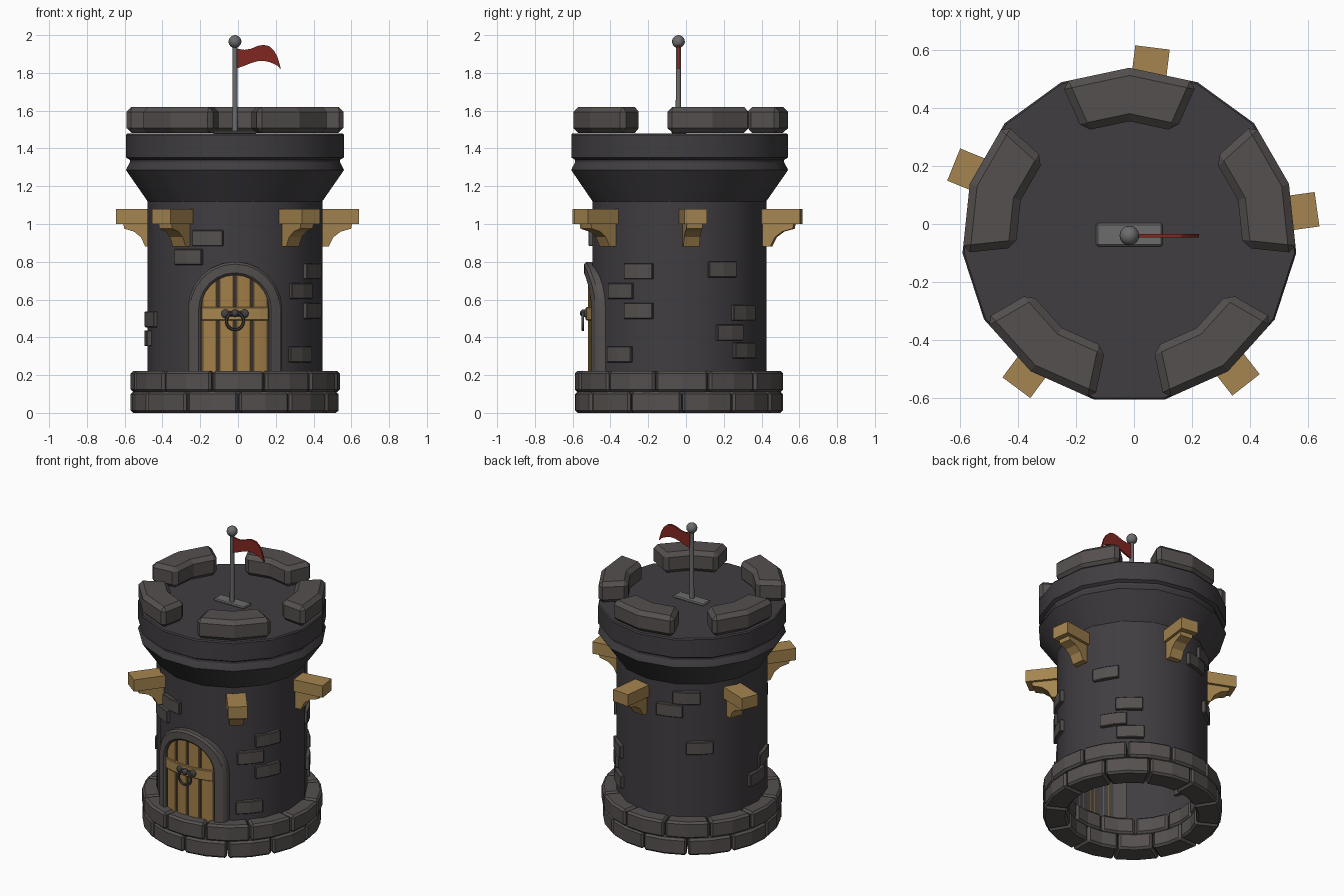
import bpy, bmesh, random
from math import sin, cos, pi, radians, sqrt
from mathutils import Matrix, Vector

if "Cube" in bpy.data.objects:
    bpy.data.objects.remove(bpy.data.objects["Cube"])

random.seed(4)
CX, CY = -0.016, -0.04   # tower axis


def mat(name, rgb):
    m = bpy.data.materials.new(name)
    m.diffuse_color = (*rgb, 1)
    m.use_nodes = True
    m.node_tree.nodes["Principled BSDF"].inputs["Base Color"].default_value = m.diffuse_color
    return m


DARK = mat("dark_stone", (0.052, 0.047, 0.052))
STONE = mat("stone", (0.09, 0.08, 0.077))
WOOD = mat("wood", (0.36, 0.21, 0.065))
BEAM = mat("light_wood", (0.38, 0.235, 0.08))
IRON = mat("iron", (0.06, 0.055, 0.055))
STEEL = mat("steel", (0.15, 0.15, 0.15))
RED = mat("red_cloth", (0.22, 0.02, 0.015))


def finish(bm, name, material, bevel=0, smooth=0):
    bmesh.ops.recalc_face_normals(bm, faces=bm.faces)
    me = bpy.data.meshes.new(name)
    bm.to_mesh(me)
    bm.free()
    ob = bpy.data.objects.new(name, me)
    bpy.context.collection.objects.link(ob)
    ob.location = (CX, CY, 0)
    me.materials.append(material)
    if bevel:
        b = ob.modifiers.new("bevel", "BEVEL")
        b.width, b.segments, b.limit_method, b.angle_limit = bevel, 1, "ANGLE", radians(40)
    if smooth:
        bpy.ops.object.select_all(action="DESELECT")
        ob.select_set(True)
        bpy.context.view_layer.objects.active = ob
        bpy.ops.object.shade_smooth_by_angle(angle=radians(smooth))
    return ob


def polar(az, r, z):
    """Azimuth in degrees, 0 = front, growing toward +x."""
    return (r * sin(radians(az)), -r * cos(radians(az)), z)


def loft(bm, sections, closed=False, caps=True):
    rows = [[bm.verts.new(p) for p in s] for s in sections]
    n = len(rows[0])
    for i in range(len(rows) - (not closed)):
        a, b = rows[i], rows[(i + 1) % len(rows)]
        for j in range(n):
            k = (j + 1) % n
            bm.faces.new((a[j], a[k], b[k], b[j]))
    if caps and not closed:
        bm.faces.new(rows[0])
        bm.faces.new(rows[-1])


def arc_block(name, az, half, r0, r1, z0, z1, material, segs=2, bevel=0.0):
    bm = bmesh.new()
    secs = []
    for i in range(segs + 1):
        a = az - half + 2 * half * i / segs
        secs.append([polar(a, r, z) for r, z in ((r0, z0), (r1, z0), (r1, z1), (r0, z1))])
    loft(bm, secs)
    return finish(bm, name, material, bevel)


def wrap(x, r, z):
    return (x, -sqrt(r * r - x * x), z)


# Tower wall with flared cap: 15-sided hollow shell
profile = [(0.465, 0.02), (0.465, 1.12), (0.58, 1.285), (0.575, 1.298), (0.56, 1.325),
           (0.56, 1.34), (0.58, 1.352), (0.58, 1.472), (0.574, 1.48)]
bm = bmesh.new()
rows = [[polar(180 + 24 * i, r, z) for i in range(15)] for r, z in profile]
loft(bm, rows, caps=False)
bmesh.ops.remove_doubles(bm, verts=bm.verts, dist=1e-5)
bmesh.ops.holes_fill(bm, edges=[e for e in bm.edges if e.is_boundary and e.verts[0].co.z > 1])
finish(bm, "tower_wall", DARK, smooth=28)

# Five merlons
for i in range(5):
    arc_block(f"merlon_{i}", 36 + 72 * i, 24, 0.395, 0.58, 1.482, 1.62, STONE, bevel=0.026)

# Two base courses of blocks
for course, (z0, z1, off) in enumerate(((0.0, 0.112, 17), (0.11, 0.222, 2))):
    for i in range(12):
        arc_block(f"base_block_{course}_{i}", off + 30 * i, 14.6, 0.40,
                  0.55 + random.uniform(-0.004, 0.006), z0, z1, STONE, bevel=0.013)

# Raised bricks (azimuth, height)
bricks = [(-18, .925), (-32, .825), (63, .75), (49, .645), (63, .54), (48, .31),
          (120, .76), (138, .53), (126, .425), (139, .33), (-149, 1.03), (-162, .94),
          (-139, .69), (-74, .495), (-86, .395)]
for i, (az, z) in enumerate(bricks):
    arc_block(f"brick_{i}", az, 10.3, 0.44, 0.481, z - 0.042, z + 0.042, STONE, bevel=0.004)

# Wooden beams with curved braces
def extrude_xz(name, pts, w, az, material):
    bm = bmesh.new()
    loft(bm, [[(s * w / 2, -r, z) for r, z in pts] for s in (-1, 1)])
    bm.transform(Matrix.Rotation(radians(az), 4, "Z"))
    return finish(bm, name, material)


brace = [(0.42, 1.0), (0.62, 1.0), (0.615, 0.975), (0.56, 0.96), (0.52, 0.93), (0.495, 0.88), (0.42, 0.88)]
for i, az in enumerate((38, 98, 173, 248, 323.4)):
    extrude_xz(f"beam_{i}", [(0.4, 1.0), (0.655, 1.0), (0.655, 1.08), (0.4, 1.08)], 0.12, az, BEAM)
    extrude_xz(f"beam_brace_{i}", brace, 0.085, az, BEAM)

# Stone door arch wrapped on the wall
SPRING = 0.55
bm = bmesh.new()
path = [(-1, 0.2), (-1, 0.38)] + [(-cos(pi * i / 12), SPRING + 1j * sin(pi * i / 12)) for i in range(13)]
path += [(1, 0.38), (1, 0.2)]
secs = []
for c, h in path:
    h = complex(h)
    sec = []
    for w, r in ((0.18, 0.43), (0.18, 0.488), (0.192, 0.5), (0.238, 0.5), (0.25, 0.488), (0.25, 0.43)):
        sec.append(wrap(c * w, r, h.real + h.imag * w))
    secs.append(sec)
loft(bm, secs)
finish(bm, "door_arch", STONE, smooth=30)


# Door: backing, four planks and a cross bar
def door_panel(name, x0, x1, r, material, z0=0.2, z1=None, n=4, bevel=0.0):
    bm = bmesh.new()
    secs = []
    for i in range(n + 1):
        x = x0 + (x1 - x0) * i / n
        top = z1 or SPRING + sqrt(max(0.184 ** 2 - x * x, 0))
        secs.append([wrap(x, 0.43, z0), wrap(x, r, z0), wrap(x, r, top), wrap(x, 0.43, top)])
    loft(bm, secs)
    return finish(bm, name, material, bevel)


door_panel("door_backing", -0.18, 0.18, 0.468, IRON, n=12)
for i in range(4):
    x = -0.18 + 0.09 * i
    door_panel(f"door_plank_{i}", x + 0.006, x + 0.084, 0.479, WOOD, bevel=0.004)
door_panel("door_bar", -0.178, 0.178, 0.491, BEAM, 0.49, 0.56, 8, 0.004)

# Iron knocker: plate, end lobes, knob and ring
def ball(name, p, r, scale, material, u=12, v=8):
    bm = bmesh.new()
    bmesh.ops.create_uvsphere(bm, u_segments=u, v_segments=v, radius=r)
    bm.transform(Matrix.Translation(p) @ Matrix.Diagonal((*scale, 1)))
    return finish(bm, name, material, smooth=60)


def box(name, p, size, material, bevel=0.0):
    bm = bmesh.new()
    bmesh.ops.create_cube(bm, size=1)
    bm.transform(Matrix.Translation(p) @ Matrix.Diagonal((*size, 1)))
    return finish(bm, name, material, bevel)


box("knocker_plate", (0, -0.491, 0.525), (0.1, 0.016, 0.028), IRON, 0.004)
for s in (-1, 1):
    ball(f"knocker_lobe_{s}", (s * 0.05, -0.489, 0.525), 0.023, (1, 0.5, 1), IRON)
ball("knocker_knob", (0, -0.502, 0.528), 0.02, (1, 1, 1), IRON)
bm = bmesh.new()
secs = []
for i in range(16):
    a = 2 * pi * i / 16
    secs.append([((0.046 + 0.008 * cos(t)) * cos(a), -0.506 + 0.008 * sin(t),
                  0.486 + (0.046 + 0.008 * cos(t)) * sin(a)) for t in [pi * k / 3 for k in range(6)]])
loft(bm, secs, closed=True)
finish(bm, "knocker_ring", IRON, smooth=60)

# Flag pole with base plate and ball
box("pole_base", (0, 0.003, 1.485), (0.23, 0.08, 0.016), STEEL, 0.006)
bm = bmesh.new()
bmesh.ops.create_cone(bm, cap_ends=True, segments=12, radius1=0.015, radius2=0.013, depth=0.48,
                      matrix=Matrix.Translation((0, 0, 1.72)))
finish(bm, "flag_pole", STEEL, smooth=40)
ball("pole_ball", (0, 0, 1.966), 0.034, (1, 1, 1), STEEL, 16, 10)

# Waving flag: x, top and bottom heights
wave = [(0, 1.93, 1.82), (0.05, 1.922, 1.838), (0.085, 1.928, 1.852), (0.12, 1.943, 1.862), (0.15, 1.948, 1.864),
        (0.18, 1.942, 1.858), (0.205, 1.92, 1.848), (0.225, 1.885, 1.838), (0.241, 1.83, 1.82)]
bm = bmesh.new()
loft(bm, [[(x, -0.006, b), (x, 0.006, b), (x, 0.006, t), (x, -0.006, t)] for x, t, b in wave])
finish(bm, "flag", RED, smooth=30)
